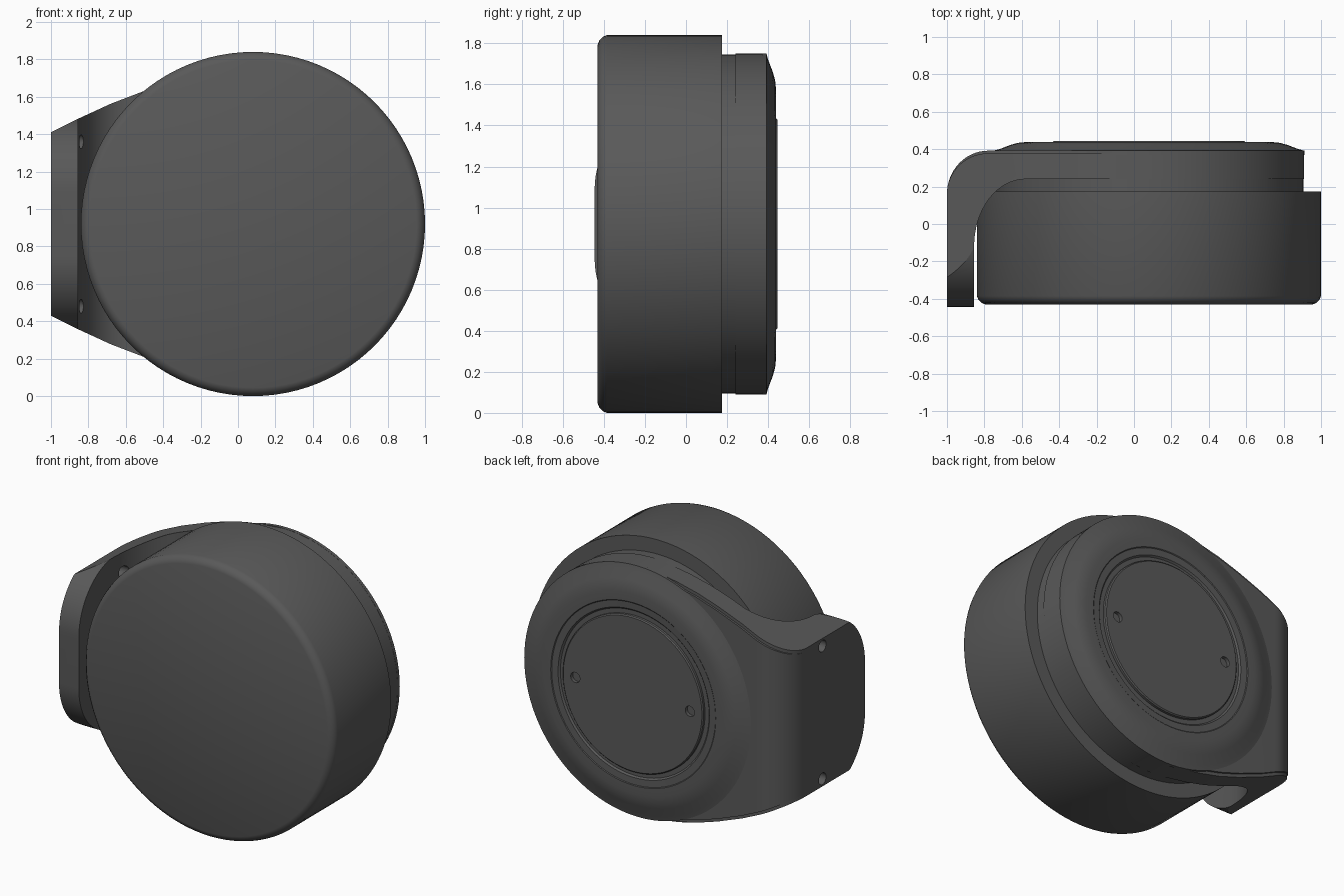
import bpy, bmesh, math
from mathutils import Vector

if "Cube" in bpy.data.objects:
    bpy.data.objects.remove(bpy.data.objects["Cube"])

CX, CZ = 0.08, 0.92          # common axis of the drum and cover
dark = bpy.data.materials.new("dark_grey")
dark.diffuse_color = (0.1, 0.1, 0.1, 1)
dark.use_nodes = True
dark.node_tree.nodes["Principled BSDF"].inputs["Base Color"].default_value = dark.diffuse_color


def smooth(ob, angle=30):
    bpy.ops.object.select_all(action='DESELECT')
    ob.select_set(True)
    bpy.context.view_layer.objects.active = ob
    bpy.ops.object.shade_smooth_by_angle(angle=math.radians(angle))


def finish(bm, name, angle=30):
    bmesh.ops.recalc_face_normals(bm, faces=bm.faces)
    me = bpy.data.meshes.new(name)
    bm.to_mesh(me)
    bm.free()
    me.materials.append(dark)
    ob = bpy.data.objects.new(name, me)
    bpy.context.collection.objects.link(ob)
    smooth(ob, angle)
    return ob


def lathe(name, profile, x=CX, z=CZ, n=96, angle=30):
    """Spin (radius, y) points around the y axis through (x, z)."""
    bm = bmesh.new()
    rings = [[bm.verts.new((x + r * math.cos(2 * math.pi * i / n), y,
                            z + r * math.sin(2 * math.pi * i / n)))
              for i in range(n)] for r, y in profile]
    for a, b in zip(rings, rings[1:]):
        for i in range(n):
            j = (i + 1) % n
            bm.faces.new((a[i], a[j], b[j], b[i]))
    bm.faces.new(rings[0])
    bm.faces.new(rings[-1])
    return finish(bm, name, angle)


def prism(name, pts, place, lo, hi):
    """Extrude a 2D outline from lo to hi; place(u, v, w) gives xyz."""
    bm = bmesh.new()
    face = bm.faces.new([bm.verts.new(place(u, v, lo)) for u, v in pts])
    new = bmesh.ops.extrude_face_region(bm, geom=[face])['geom']
    shift = Vector(place(0, 0, hi)) - Vector(place(0, 0, lo))
    bmesh.ops.translate(bm, vec=shift, verts=[g for g in new if isinstance(g, bmesh.types.BMVert)])
    return finish(bm, name)


def boolean(ob, cutter, op):
    mod = ob.modifiers.new(op, 'BOOLEAN')
    mod.object, mod.operation, mod.solver = cutter, op, 'EXACT'
    bpy.context.view_layer.objects.active = ob
    bpy.ops.object.modifier_apply(modifier=mod.name)
    bpy.data.objects.remove(cutter)


def arc(cx, cy, rx, ry, a0, a1, n=16):
    return [(cx + rx * math.cos(math.radians(a0 + (a1 - a0) * i / n)),
             cy + ry * math.sin(math.radians(a0 + (a1 - a0) * i / n))) for i in range(n + 1)]


def bracket_shape(name, top, inner, inset):
    """Bent plate: side profile, trimmed by the front outline and rounded arm end."""
    side = [(-1, -0.445)] + arc(-0.78, 0.16, 0.22, top - 0.16, 180, 90) + [(1.2, top)] + inner
    ob = prism(name, side, lambda u, v, w: (u, v, w), -0.2, 2.1)
    taper = [(-1.05, 0.462), (-1, 0.49), (-0.85, 0.565), (-0.68, 0.643), (-0.5, 0.712),
             (-0.35, 0.76), (-0.2, 0.795), (-0.05, 0.818), (CX, 0.83)]
    upper = [(x, CZ + h - inset) for x, h in taper]
    lower = [(x, CZ - h + inset) for x, h in reversed(taper)]
    outline = upper + arc(CX, CZ, 0.83, 0.83, 84, -84, 48) + lower
    boolean(ob, prism("outline_cut", outline, lambda u, v, w: (u, w, v), -1, 1), 'INTERSECT')
    end = ([(0.7, CZ + 0.9), (-0.03, CZ + 0.9), (-0.03, CZ + 0.57)]
           + arc(-0.045, CZ + 0.17, 0.4, 0.4, 90, 180, 20)
           + arc(-0.045, CZ - 0.17, 0.4, 0.4, 180, 270, 20)
           + [(-0.03, CZ - 0.57), (-0.03, CZ - 0.9), (0.7, CZ - 0.9)])
    boolean(ob, prism("end_cut", end, lambda u, v, w: (w, u, v), -1.5, 1.5), 'INTERSECT')
    return ob


# main drum with a soft chamfer at the front and a stepped neck at the back
lathe("drum", [(0.875, -0.43), (0.895, -0.422), (0.912, -0.405), (0.92, -0.385),
               (0.92, 0.175), (0.825, 0.175), (0.825, 0.245)])

# bent bracket: back plate curling round into the side arm
inner = [(1.2, 0.24)] + arc(-0.58, -0.12, 0.275, 0.36, 90, 180) + [(-0.855, -0.445)]
bracket = bracket_shape("bracket", 0.378, inner, 0)

# thin raised skin on the bracket, leaving a narrow ledge along its edges
skin_inner = [(1.2, 0.34)] + arc(-0.72, 0.1, 0.23, 0.24, 90, 180) + [(-0.95, -0.4), (-0.95, -0.445)]
skin = bracket_shape("bracket_skin", 0.392, skin_inner, 0.022)
# the skin stops where the flat arm begins
box = [(-1.1, -0.6), (-0.5, -0.6), (-0.5, 0.17), (-1.1, 0.17)]
boolean(skin, prism("skin_cut", box, lambda u, v, w: (u, v, w), -0.5, 2.5), 'DIFFERENCE')

# screw holes through the arm
for s in (-1, 1):
    ring = arc(0, CZ + s * 0.44, 0.038, 0.038, 0, 345, 23)
    boolean(bracket, prism("hole_cut", ring, lambda u, v, w: (w, u, v), -1.2, -0.76), 'DIFFERENCE')
smooth(bracket)
smooth(skin)

# domed back cover with a recessed ring
lathe("back_cover", [(0.831, 0.37), (0.831, 0.392), (0.80, 0.400), (0.74, 0.423), (0.70, 0.434),
                     (0.66, 0.438), (0.605, 0.438), (0.60, 0.434), (0.555, 0.432), (0.545, 0.422),
                     (0.50, 0.422)], angle=25)

# round cap with two spanner holes
cap = lathe("cap", [(0.515, 0.40), (0.515, 0.438), (0.508, 0.445)])
for s in (-1, 1):
    boolean(cap, lathe("cap_hole_cut", [(0.034, 0.415), (0.034, 0.5)], x=CX + s * 0.42, n=24), 'DIFFERENCE')
smooth(cap)
